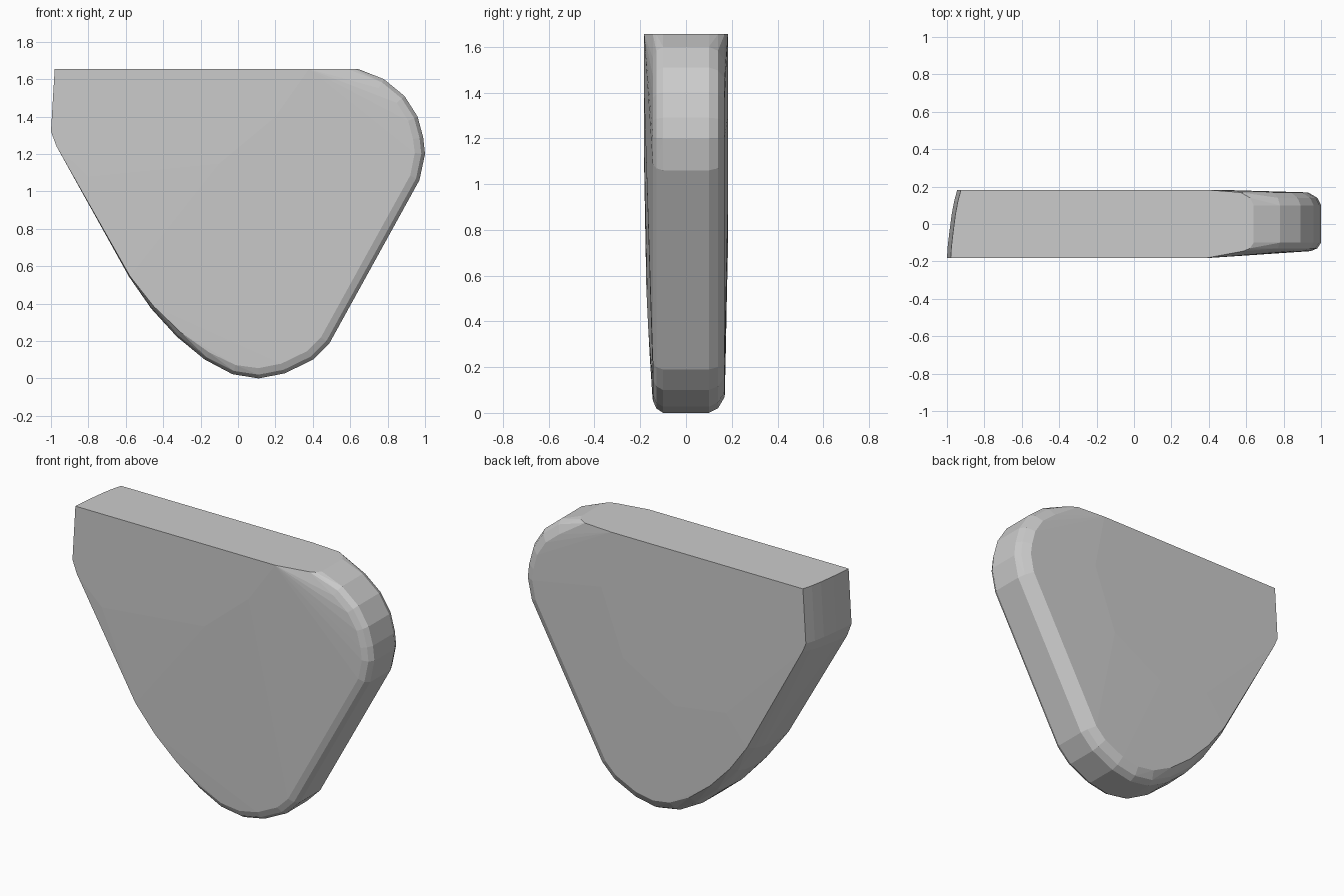
import bpy, bmesh
from mathutils import Vector

if "Cube" in bpy.data.objects:
    bpy.data.objects.remove(bpy.data.objects["Cube"])

# Outline seen from the front: x, z, roundness (0 = sharp left end, 1 = rounded rim)
outline = [
    (-0.98, 1.655, 0), (0.64, 1.655, 1), (0.78, 1.60, 1), (0.89, 1.51, 1),
    (0.96, 1.40, 1), (0.99, 1.29, 1), (1.0, 1.20, 1), (0.97, 1.06, 1),
    (0.49, 0.19, 1), (0.40, 0.10, 1), (0.25, 0.027, 1), (0.11, 0.0, 1),
    (-0.03, 0.022, 0.95), (-0.18, 0.10, 0.85), (-0.33, 0.22, 0.65),
    (-0.47, 0.37, 0.45), (-0.59, 0.54, 0.25), (-0.97, 1.24, 0), (-1.0, 1.32, 0),
]
# Edge sections from front to back: (y, inset)
sharp = [(-0.183, 0), (-0.12, 0.004), (-0.05, 0.012), (0.05, 0.025), (0.12, 0.038), (0.183, 0.055)]
rounded = [(-0.145, 0.055), (-0.13, 0.02), (-0.10, 0), (0.10, 0), (0.14, 0.02), (0.169, 0.07)]
TOP = 1.655

bm = bmesh.new()
n = len(outline)
for i, (x, z, w) in enumerate(outline):
    a, b = outline[i - 1], outline[(i + 1) % n]
    normal = Vector((a[1] - b[1], b[0] - a[0])).normalized()
    if z == TOP:
        normal = Vector((-1 if x < 0 else 1, 0))   # keep the top cut level
    for (ys, ds), (yr, dr) in zip(sharp, rounded):
        y, d = ys + (yr - ys) * w, ds + (dr - ds) * w
        bm.verts.new((x - normal.x * d, y, z - normal.y * d))

# Flat middles of the front and back faces, slightly proud of the rim
for x, z in [(0.38, TOP), (0.2, 1.4), (-0.1, 1.15), (-0.47, 1.03), (-0.8, 1.08)]:
    bm.verts.new((x, -0.183, z))
for x, z in [(0.38, TOP), (0.45, 1.3), (0.3, 0.9), (-0.05, 0.7), (-0.4, 0.75)]:
    bm.verts.new((x, 0.183, z))

# The body is convex, so a hull closes all its sides
hull = bmesh.ops.convex_hull(bm, input=bm.verts[:])
loose = {g for k in ("geom_interior", "geom_unused") for g in hull[k]
         if isinstance(g, bmesh.types.BMVert)}
bmesh.ops.delete(bm, geom=list(loose), context='VERTS')
bmesh.ops.dissolve_limit(bm, angle_limit=0.01, verts=bm.verts[:], edges=bm.edges[:])
bmesh.ops.recalc_face_normals(bm, faces=bm.faces[:])

mesh = bpy.data.meshes.new("rounded_wedge_plate")
bm.to_mesh(mesh)
bm.free()
plate = bpy.data.objects.new("rounded_wedge_plate", mesh)
bpy.context.collection.objects.link(plate)
